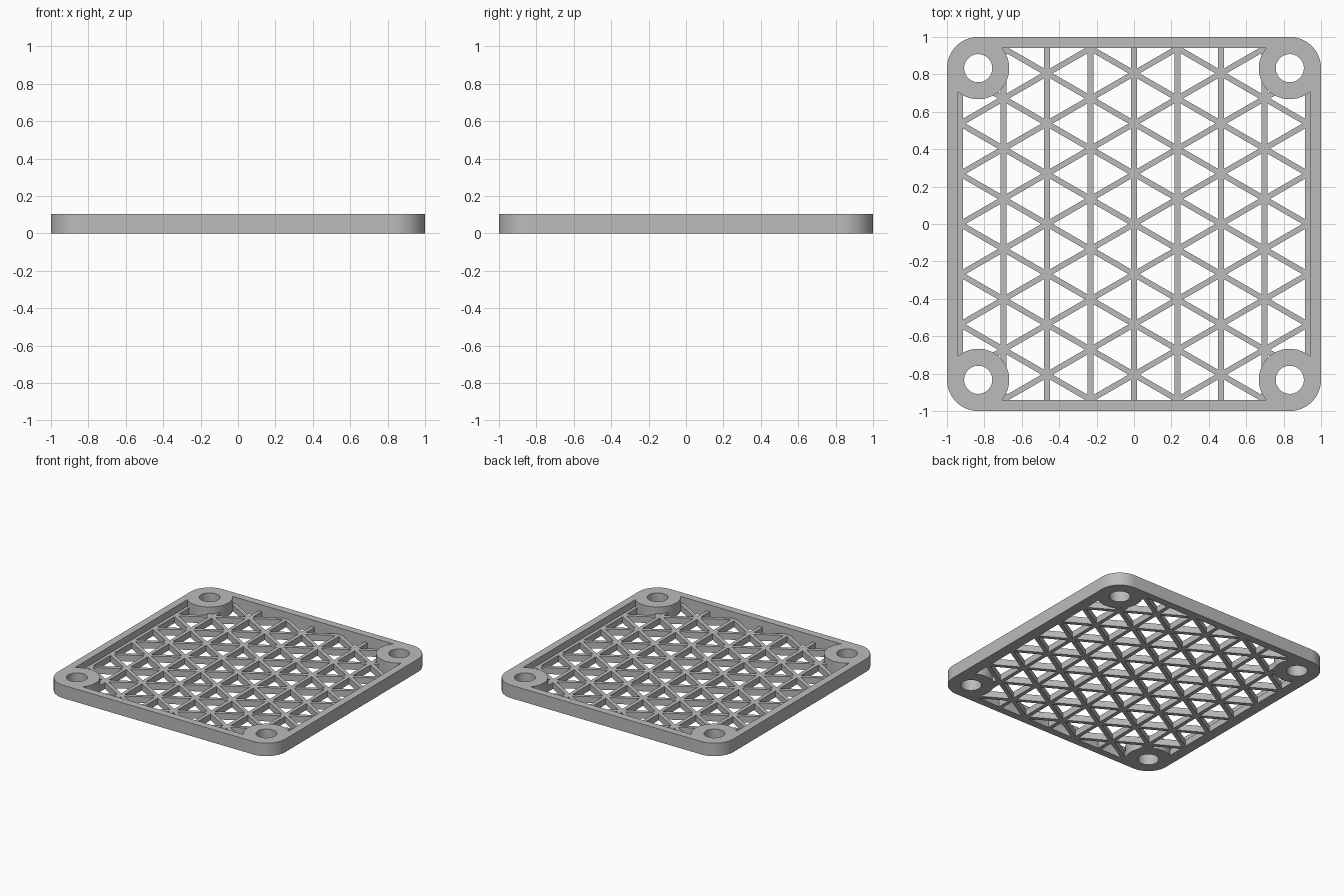
import bpy, bmesh, math
from mathutils import Vector

cube = bpy.data.objects.get("Cube")
if cube:
    bpy.data.objects.remove(cube, do_unlink=True)

HEIGHT, FLOOR = 0.103, 0.05         # rim height and lattice height
INNER = 0.941                       # half width inside the rim
SCREW, BOSS_R, HOLE_R = 0.833, 0.166, 0.075
PITCH, BAR = 0.2325, 0.03           # lattice column spacing and bar width
STEP = PITCH * 2 / math.sqrt(3)     # spacing of nodes along a column
CORNERS = [(x * SCREW, y * SCREW) for x in (-1, 1) for y in (-1, 1)]


def to_object(name, bm):
    bmesh.ops.recalc_face_normals(bm, faces=bm.faces)
    mesh = bpy.data.meshes.new(name)
    bm.to_mesh(mesh)
    bm.free()
    ob = bpy.data.objects.new(name, mesh)
    bpy.context.collection.objects.link(ob)
    return ob


def add_prism(bm, points, z0, z1):
    low = [bm.verts.new((x, y, z0)) for x, y in points]
    high = [bm.verts.new((x, y, z1)) for x, y in points]
    bm.faces.new(low[::-1])
    bm.faces.new(high)
    n = len(points)
    for i in range(n):
        j = (i + 1) % n
        bm.faces.new((low[i], low[j], high[j], high[i]))


def square(half):
    return [(-half, -half), (half, -half), (half, half), (-half, half)]


def prisms(name, outlines, z0, z1):
    bm = bmesh.new()
    for points in outlines:
        add_prism(bm, points, z0, z1)
    return to_object(name, bm)


def circle(center, radius, n=64):
    return [(center[0] + radius * math.cos(math.tau * i / n),
             center[1] + radius * math.sin(math.tau * i / n)) for i in range(n)]


def combine(target, tool, operation):
    mod = target.modifiers.new("combine", 'BOOLEAN')
    mod.operation, mod.object, mod.solver = operation, tool, 'EXACT'
    bpy.ops.object.select_all(action='DESELECT')
    bpy.context.view_layer.objects.active = target
    target.select_set(True)
    bpy.ops.object.modifier_apply(modifier=mod.name)
    bpy.data.objects.remove(tool, do_unlink=True)


# Triangular openings between the lattice bars
shrink = 1 - (BAR / 2) / (STEP / (2 * math.sqrt(3)))
a, b = Vector((PITCH, STEP / 2)), Vector((0, STEP))
cells = []
for i in range(-5, 5):
    for j in range(-8, 9):
        p = a * i + b * j
        for tri in ((p, p + a, p + b), (p + a, p + a + b, p + b)):
            c = sum(tri, Vector((0, 0))) / 3
            if max(abs(c.x), abs(c.y)) < 1.1:
                cells.append([tuple(c + (v - c) * shrink) for v in tri])

# Hollow of the frame: openings plus the recess above the lattice, kept clear of the bosses
hollow = prisms("hollow", cells, -0.1, FLOOR + 0.03)
combine(hollow, prisms("recess", [square(1.4)], FLOOR, 0.3), 'UNION')
pocket = prisms("pocket", [square(INNER)], -0.05, 0.2)
combine(pocket, prisms("bosses", [circle(c, BOSS_R) for c in CORNERS], -0.2, 0.4), 'DIFFERENCE')
combine(hollow, pocket, 'INTERSECT')

# Plate with rounded corners
outline = []
for k, (sx, sy) in enumerate(((1, 1), (-1, 1), (-1, -1), (1, -1))):
    for i in range(17):
        t = math.pi / 2 * (k + i / 16)
        r = 1 - SCREW
        outline.append((sx * SCREW + r * math.cos(t), sy * SCREW + r * math.sin(t)))
grille = prisms("grille_plate", [outline], 0, HEIGHT)
combine(grille, hollow, 'DIFFERENCE')

# Screw holes
combine(grille, prisms("holes", [circle(c, HOLE_R) for c in CORNERS], -0.2, 0.4), 'DIFFERENCE')

# Grey plastic
grey = bpy.data.materials.new("grey_plastic")
grey.use_nodes = True
colour = (0.5, 0.5, 0.5, 1)
grey.diffuse_color = colour
bsdf = next(n for n in grey.node_tree.nodes if n.type == 'BSDF_PRINCIPLED')
bsdf.inputs["Base Color"].default_value = colour
grille.data.materials.clear()
grille.data.materials.append(grey)
for poly in grille.data.polygons:
    poly.material_index = 0

bpy.ops.object.select_all(action='DESELECT')
bpy.context.view_layer.objects.active = grille
grille.select_set(True)
bpy.ops.object.shade_smooth_by_angle(angle=math.radians(30))
